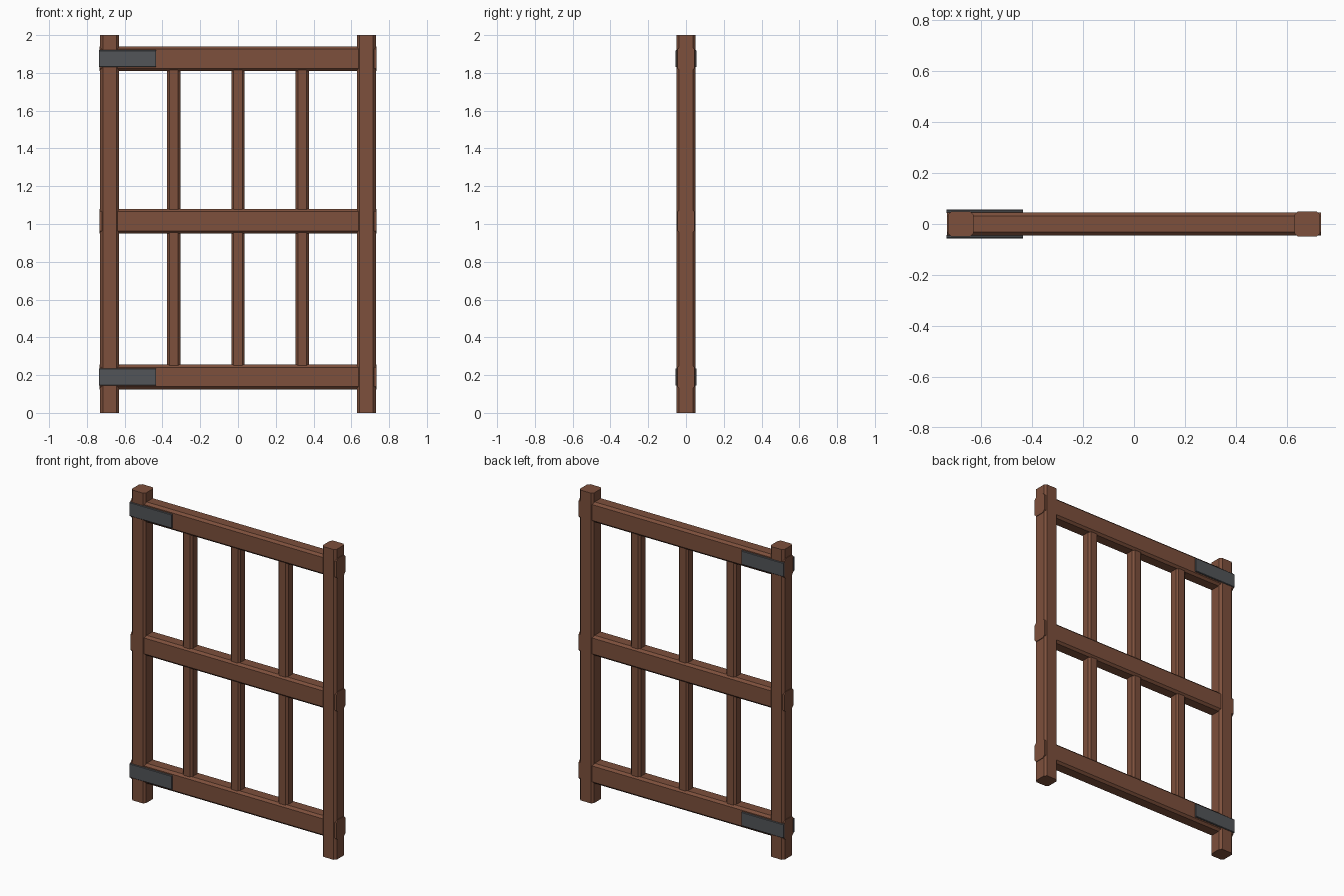
import bpy, bmesh
from mathutils import Vector

if "Cube" in bpy.data.objects:
    bpy.data.objects.remove(bpy.data.objects["Cube"])


def material(name, rgb):
    m = bpy.data.materials.new(name)
    m.diffuse_color = (*rgb, 1)
    m.use_nodes = True
    m.node_tree.nodes["Principled BSDF"].inputs["Base Color"].default_value = m.diffuse_color
    return m


WOOD = material("brown wood", (0.205, 0.080, 0.045))
IRON = material("dark iron", (0.085, 0.090, 0.098))


def beam(name, centre, size, axis, chamfer, mat):
    """Box whose edges running along the given axis are chamfered."""
    bm = bmesh.new()
    bmesh.ops.create_cube(bm, size=1)
    for v in bm.verts:
        v.co = Vector([v.co[i] * size[i] for i in range(3)])
    edges = [e for e in bm.edges
             if abs((e.verts[0].co - e.verts[1].co)[axis]) > 1e-6]
    bmesh.ops.bevel(bm, geom=edges, offset=chamfer, segments=1, affect='EDGES')
    bmesh.ops.recalc_face_normals(bm, faces=bm.faces)
    mesh = bpy.data.meshes.new(name)
    bm.to_mesh(mesh)
    bm.free()
    mesh.materials.append(mat)
    ob = bpy.data.objects.new(name, mesh)
    ob.location = centre
    bpy.context.collection.objects.link(ob)
    return ob


# Side posts
for side, x in (("left", -0.68), ("right", 0.68)):
    beam(side + "_post", (x, 0, 1), (0.1, 0.1, 2), 2, 0.014, WOOD)

# Rails, with tenons just showing through the posts
for level, z in (("bottom", 0.19), ("middle", 1.015), ("top", 1.875)):
    beam(level + "_rail", (0, 0, z), (1.468, 0.09, 0.13), 0, 0.014, WOOD)

# Upright bars
for i, x in enumerate((-0.34, 0, 0.34)):
    beam(f"bar_{i + 1}", (x, 0, 1.0325), (0.07, 0.07, 1.685), 2, 0.012, WOOD)

# Iron hinge straps on both faces
for level, z in (("bottom", 0.19), ("top", 1.875)):
    for face, y in (("front", -0.05), ("back", 0.05)):
        beam(f"{level}_{face}_hinge_strap", (-0.585, y, z),
             (0.3, 0.012, 0.09), 0, 0.003, IRON)
